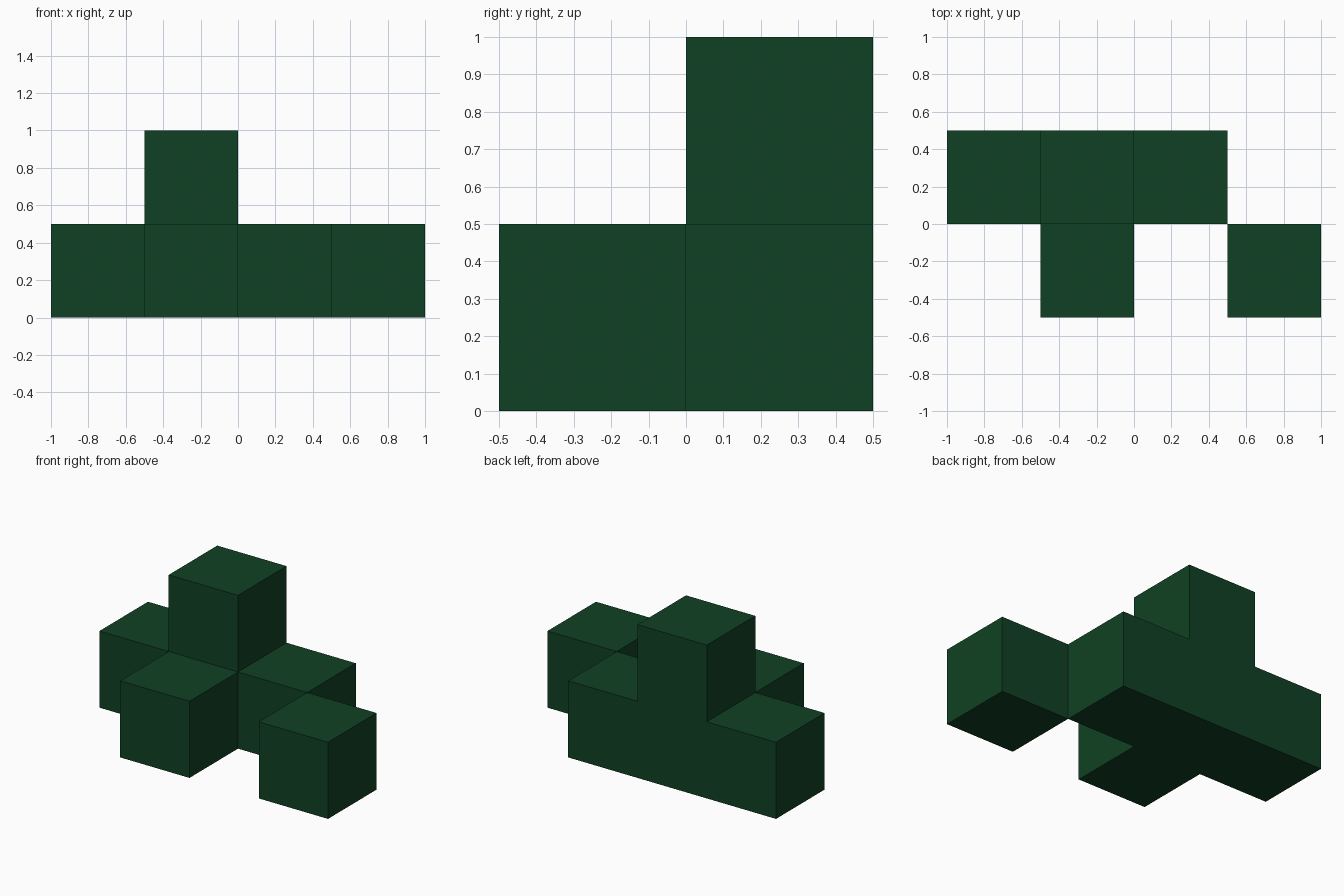
import bpy
import bmesh
from mathutils import Vector

if "Cube" in bpy.data.objects:
    bpy.data.objects.remove(bpy.data.objects["Cube"])

S = 0.5  # edge length of one cube

green = bpy.data.materials.new("dark green")
green.diffuse_color = (0.005, 0.053, 0.017, 1)
green.use_nodes = True
green.node_tree.nodes["Principled BSDF"].inputs["Base Color"].default_value = green.diffuse_color

# Grid cells filled by cubes (lower corner, in cube units)
row = [(x, 0, 0) for x in (-2, -1, 0)]
front_arm, loose_corner, top_knob = (-1, -1, 0), (1, -1, 0), (-1, 0, 1)
cells = set(row + [front_arm, loose_corner, top_knob])


def build_blocks(name, cells):
    """One cube per cell, leaving out the hidden faces between neighbours."""
    bm = bmesh.new()
    for cell in sorted(cells):
        centre = Vector(cell) + Vector((0.5, 0.5, 0.5))
        for axis in range(3):
            for side in (-1, 1):
                n = Vector((0, 0, 0))
                n[axis] = side
                if tuple(int(c + d) for c, d in zip(cell, n)) in cells:
                    continue
                u = Vector((0, 0, 0))
                u[(axis + 1) % 3] = 0.5
                v = n.cross(u)
                mid = centre + n * 0.5
                corners = (mid - u - v, mid + u - v, mid + u + v, mid - u + v)
                bm.faces.new([bm.verts.new(c * S) for c in corners])
    bmesh.ops.remove_doubles(bm, verts=bm.verts[:], dist=0.001)
    mesh = bpy.data.meshes.new(name)
    bm.to_mesh(mesh)
    bm.free()
    mesh.materials.append(green)
    obj = bpy.data.objects.new(name, mesh)
    bpy.context.collection.objects.link(obj)
    return obj


# Joined cube cluster
build_blocks("cube_cluster", cells)
